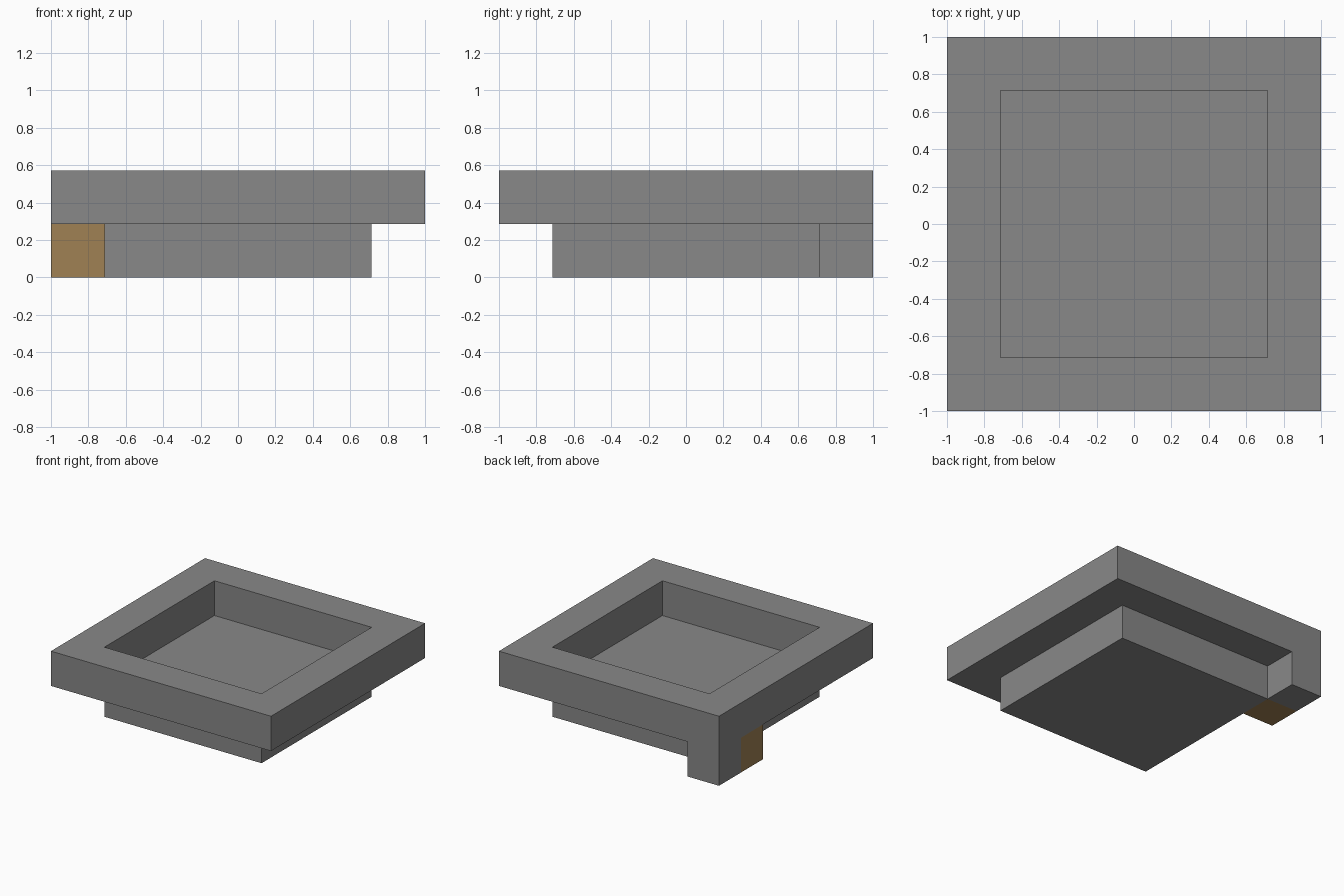
import bpy
import bmesh
from mathutils import Matrix, Vector

cube = bpy.data.objects.get("Cube")
if cube:
    bpy.data.objects.remove(cube, do_unlink=True)

U = 2 / 7  # one block; the basin is seven blocks wide


def material(name, color):
    mat = bpy.data.materials.new(name)
    mat.use_nodes = True
    mat.diffuse_color = color
    mat.node_tree.nodes["Principled BSDF"].inputs["Base Color"].default_value = color
    return mat


def add_object(name, bm, mat):
    bmesh.ops.recalc_face_normals(bm, faces=bm.faces)
    mesh = bpy.data.meshes.new(name)
    bm.to_mesh(mesh)
    bm.free()
    mesh.materials.append(mat)
    obj = bpy.data.objects.new(name, mesh)
    bpy.context.collection.objects.link(obj)
    return obj


def box(name, center, size, mat):
    """Box with centre and size given in blocks."""
    bm = bmesh.new()
    matrix = Matrix.Translation(Vector(center) * U) @ Matrix.Diagonal((*(Vector(size) * U), 1))
    bmesh.ops.create_cube(bm, size=1, matrix=matrix)
    return add_object(name, bm, mat)


def square_frame(name, half, width, bottom, height, mat):
    """Square ring: bridge an outer and an inner square, then extrude it upwards."""
    bm = bmesh.new()
    rings = []
    for reach in (half, half - width):
        corners = [(-1, -1), (1, -1), (1, 1), (-1, 1)]
        rings.append([bm.verts.new((x * reach * U, y * reach * U, bottom * U)) for x, y in corners])
    outer, inner = rings
    for i in range(4):
        j = (i + 1) % 4
        bm.faces.new((outer[i], outer[j], inner[j], inner[i]))
    result = bmesh.ops.extrude_face_region(bm, geom=bm.faces[:], use_keep_orig=True)
    top = [v for v in result["geom"] if isinstance(v, bmesh.types.BMVert)]
    bmesh.ops.translate(bm, verts=top, vec=(0, 0, height * U))
    return add_object(name, bm, mat)


stone = material("stone grey", (0.246, 0.246, 0.246, 1))
wood = material("wood brown", (0.35, 0.221, 0.088, 1))

# Basin: floor slab with an overhanging rim
box("basin_floor", (0, 0, 0.5), (5, 5, 1), stone)
square_frame("basin_rim", 3.5, 1, 1, 1, stone)

# Blocks under the back right corner of the rim
box("corner_block", (-3, 3, 0.5), (1, 1, 1), stone)
box("wooden_block", (-3, 2, 0.5), (1, 1, 1), wood)
